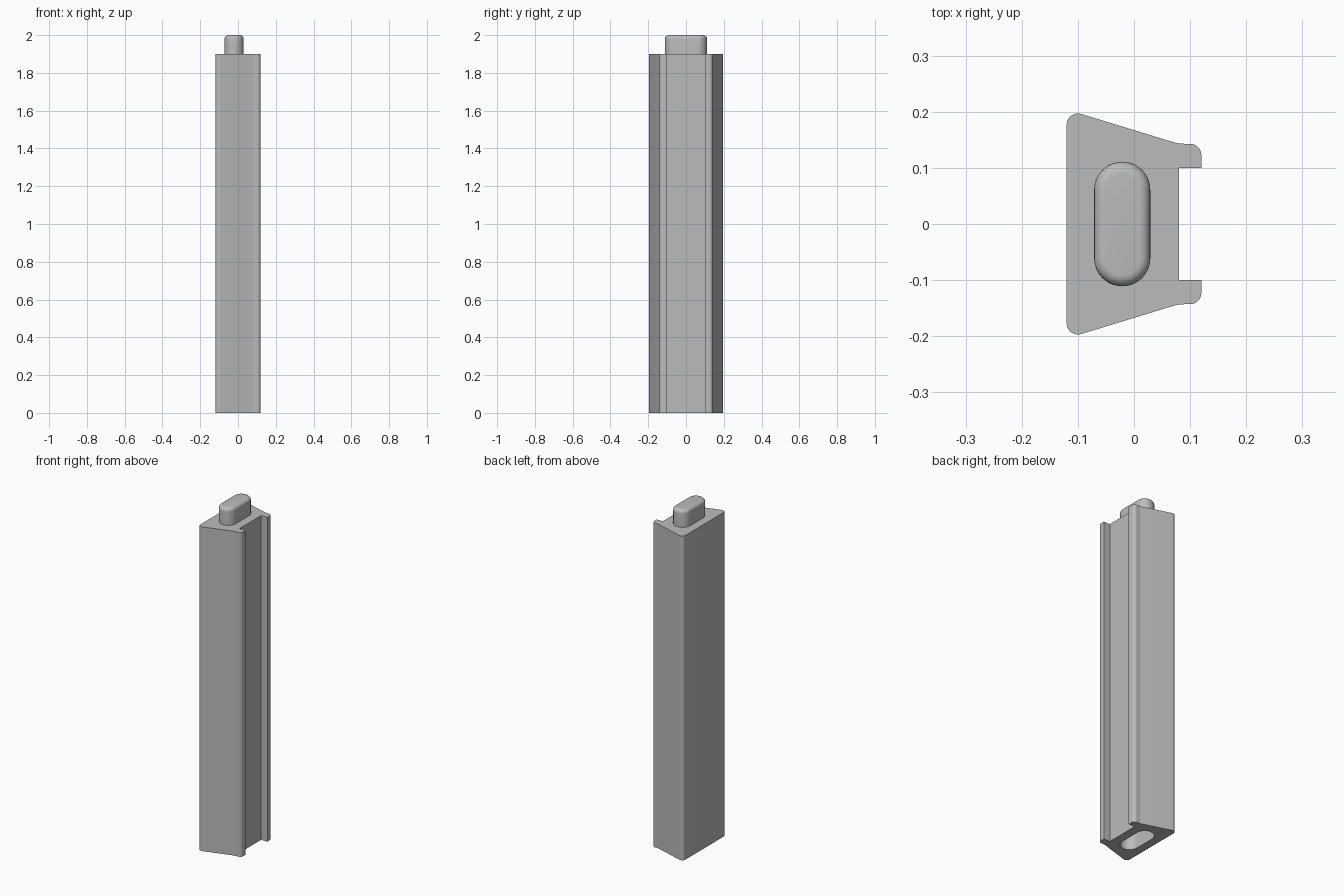
import bpy, bmesh
from math import sin, cos, radians, pi

cube = bpy.data.objects.get("Cube")
if cube:
    bpy.data.objects.remove(cube, do_unlink=True)

grey = bpy.data.materials.new("light_grey")
grey.use_nodes = True
colour = (0.5, 0.5, 0.5, 1)
grey.diffuse_color = colour
grey.node_tree.nodes["Principled BSDF"].inputs["Base Color"].default_value = colour


def arc(cx, cy, r, start, end, steps=8):
    angles = [radians(start + (end - start) * i / steps) for i in range(steps + 1)]
    return [(cx + r * cos(a), cy + r * sin(a)) for a in angles]


def prism(name, outline, z0, z1, round_top=0):
    """Extrude a closed outline, optionally rounding its top rim."""
    bm = bmesh.new()
    base = bm.faces.new([bm.verts.new((x, y, z0)) for x, y in outline])
    out = bmesh.ops.extrude_face_region(bm, geom=[base], use_keep_orig=True)
    top = [v for v in out["geom"] if isinstance(v, bmesh.types.BMVert)]
    bmesh.ops.translate(bm, verts=top, vec=(0, 0, z1 - z0))
    bmesh.ops.recalc_face_normals(bm, faces=bm.faces)
    if round_top:
        rim = [e for e in bm.edges if all(v.co.z > z1 - 1e-5 for v in e.verts)]
        bmesh.ops.bevel(bm, geom=rim, offset=round_top, segments=6,
                        profile=0.5, affect='EDGES')
    mesh = bpy.data.meshes.new(name)
    bm.to_mesh(mesh)
    bm.free()
    mesh.materials.append(grey)
    obj = bpy.data.objects.new(name, mesh)
    bpy.context.collection.objects.link(obj)
    return obj


def smooth(obj):
    bpy.ops.object.select_all(action='DESELECT')
    obj.select_set(True)
    bpy.context.view_layer.objects.active = obj
    bpy.ops.object.shade_smooth_by_angle(angle=radians(30))


# Post section: rounded broad side, sloping flank, flared lip and channel
half = arc(-0.10, 0.177, 0.02, 180, 73.5)
half += arc(0.09, 0.213, 0.07, 253.5, 270, 5)
half += arc(0.10, 0.123, 0.02, 90, 0)
half += [(0.12, 0.10), (0.08, 0.10)]
post = prism("post", half + [(x, -y) for x, y in reversed(half)], 0, 1.9)

# Oblong outline shared by the peg and its socket
oblong = arc(-0.021, 0.061, 0.05, 0, 180, 20) + arc(-0.021, -0.061, 0.05, 180, 360, 20)
peg = prism("top_peg", oblong, 1.9, 2.0, round_top=0.02)

# Socket sunk into the underside
cutter = prism("socket_cutter", oblong, -0.05, 0.11)
cut = post.modifiers.new("socket", 'BOOLEAN')
cut.operation = 'DIFFERENCE'
cut.solver = 'EXACT'
cut.object = cutter
bpy.context.view_layer.objects.active = post
bpy.ops.object.modifier_apply(modifier=cut.name)
bpy.data.objects.remove(cutter, do_unlink=True)

for part in (post, peg):
    smooth(part)
